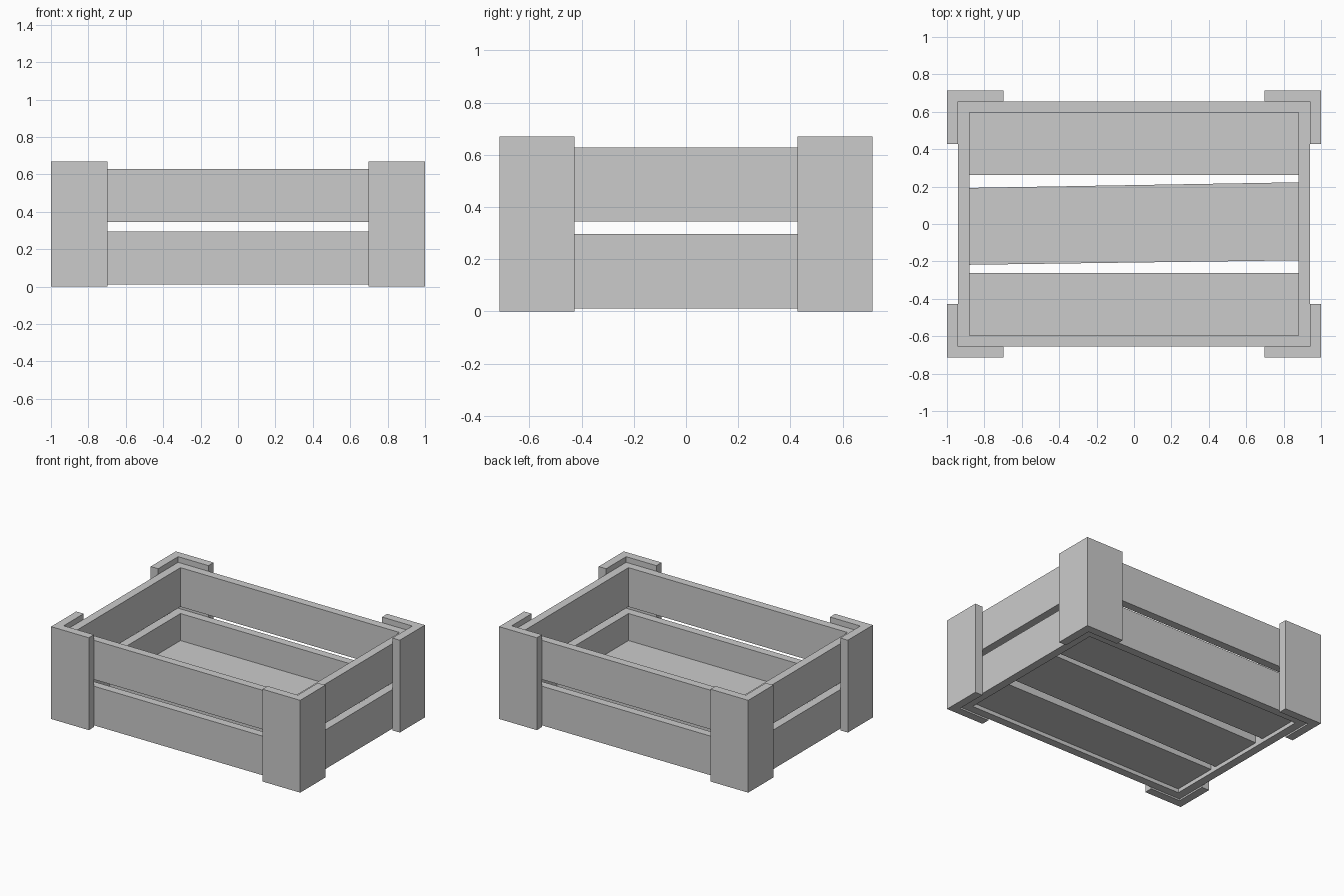
import bpy, bmesh

if "Cube" in bpy.data.objects:
    bpy.data.objects.remove(bpy.data.objects["Cube"])


def prism(name, outline, z0, z1):
    """Extrude a flat outline upward from z0 to z1."""
    bm = bmesh.new()
    face = bm.faces.new([bm.verts.new((x, y, z0)) for x, y in outline])
    top = bmesh.ops.extrude_face_region(bm, geom=[face])["geom"]
    for v in top:
        if isinstance(v, bmesh.types.BMVert):
            v.co.z = z1
    bmesh.ops.recalc_face_normals(bm, faces=bm.faces[:])
    mesh = bpy.data.meshes.new(name)
    bm.to_mesh(mesh)
    bm.free()
    obj = bpy.data.objects.new(name, mesh)
    bpy.context.collection.objects.link(obj)
    return obj


def board(name, x0, x1, y0, y1, z0, z1):
    return prism(name, [(x0, y0), (x1, y0), (x1, y1), (x0, y1)], z0, z1)


X, Y = 1.0, 0.715        # outer corners of the posts
RX, RY = 0.94, 0.656     # outer faces of the slats
IX, IY = 0.88, 0.597     # inner faces of the slats

# L-shaped corner posts
for sx, side in ((-1, "left"), (1, "right")):
    for sy, end in ((-1, "front"), (1, "back")):
        corner = [(X, Y), (0.697, Y), (0.697, RY), (RX, RY), (RX, 0.427), (X, 0.427)]
        prism(f"{end}_{side}_post", [(sx * x, sy * y) for x, y in corner], 0, 0.67)

# Wall slats, two rows on every side
for row, z0, z1 in (("lower", 0.012, 0.296), ("upper", 0.345, 0.629)):
    board(f"front_{row}_slat", -IX, IX, -RY, -IY, z0, z1)
    board(f"back_{row}_slat", -IX, IX, IY, RY, z0, z1)
    board(f"left_{row}_slat", -RX, -IX, -RY, RY, z0, z1)
    board(f"right_{row}_slat", IX, RX, -RY, RY, z0, z1)

# Floor planks, the middle one laid slightly crooked
F0, F1 = 0.04, 0.10
board("front_floor_plank", -IX, IX, -IY, -0.262, F0, F1)
board("back_floor_plank", -IX, IX, IY, 0.262, F0, F1)
prism("middle_floor_plank",
      [(-IX, -0.218), (IX, -0.194), (IX, 0.223), (-IX, 0.193)], F0, F1)
